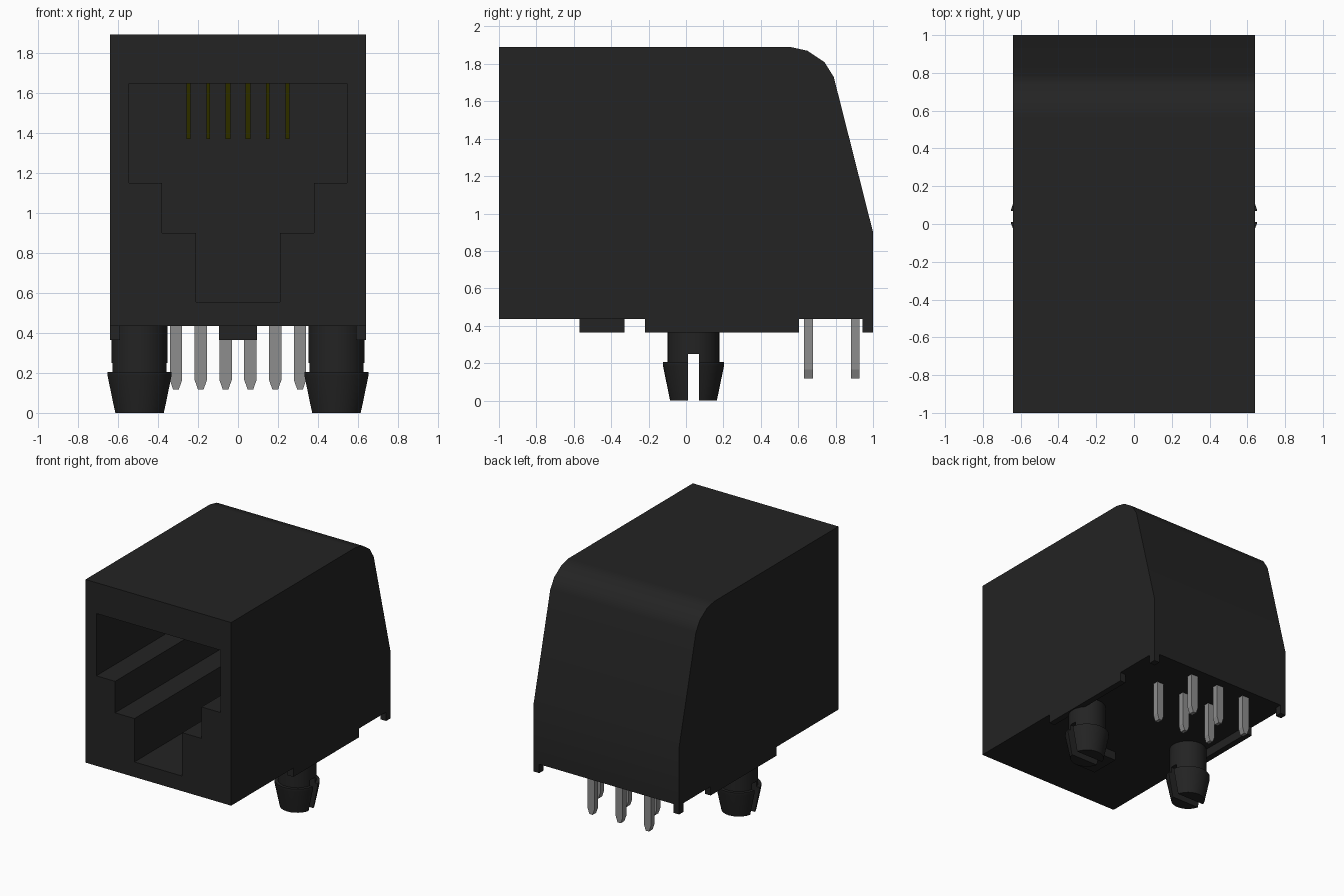
import bpy, bmesh, math
from mathutils import Vector

if "Cube" in bpy.data.objects:
    bpy.data.objects.remove(bpy.data.objects["Cube"], do_unlink=True)


def material(name, rgb):
    m = bpy.data.materials.new(name)
    m.use_nodes = True
    m.diffuse_color = (*rgb, 1)
    m.node_tree.nodes["Principled BSDF"].inputs["Base Color"].default_value = (*rgb, 1)
    return m


BLACK = material("black plastic", (0.017, 0.017, 0.017))
GREY = material("tin grey", (0.27, 0.27, 0.27))
GOLD = material("contact yellow", (0.2, 0.195, 0.0))


def finish(name, bm, mat):
    bmesh.ops.recalc_face_normals(bm, faces=bm.faces)
    me = bpy.data.meshes.new(name)
    bm.to_mesh(me)
    bm.free()
    me.materials.append(mat)
    ob = bpy.data.objects.new(name, me)
    bpy.context.collection.objects.link(ob)
    return ob


def prism(name, points, axis, lo, hi, mat):
    """Extrude a closed outline: (y, z) points along x, or (x, z) points along y."""
    bm = bmesh.new()
    place = (lambda a, b: (lo, a, b)) if axis == "x" else (lambda a, b: (a, lo, b))
    face = bm.faces.new([bm.verts.new(place(a, b)) for a, b in points])
    out = bmesh.ops.extrude_face_region(bm, geom=[face])
    step = Vector((hi - lo, 0, 0) if axis == "x" else (0, hi - lo, 0))
    verts = [g for g in out["geom"] if isinstance(g, bmesh.types.BMVert)]
    bmesh.ops.translate(bm, verts=verts, vec=step)
    return finish(name, bm, mat)


def box(name, x0, x1, y0, y1, z0, z1, mat=BLACK):
    return prism(name, [(x0, z0), (x1, z0), (x1, z1), (x0, z1)], "y", y0, y1, mat)


def lathe(name, profile, x, y, mat, sides=28):
    """Closed solid of revolution from (radius, z) rings, bottom to top."""
    bm = bmesh.new()
    rings = [[bm.verts.new((x + r * math.cos(math.tau * i / sides),
                            y + r * math.sin(math.tau * i / sides), z))
              for i in range(sides)] for r, z in profile]
    for a, b in zip(rings, rings[1:]):
        for i in range(sides):
            j = (i + 1) % sides
            bm.faces.new((a[i], a[j], b[j], b[i]))
    bm.faces.new(rings[0])
    bm.faces.new(rings[-1])
    return finish(name, bm, mat)


def activate(ob):
    bpy.ops.object.select_all(action="DESELECT")
    ob.select_set(True)
    bpy.context.view_layer.objects.active = ob


def cut(ob, cutter):
    mod = ob.modifiers.new("cut", "BOOLEAN")
    mod.operation, mod.solver, mod.object = "DIFFERENCE", "EXACT", cutter
    activate(ob)
    bpy.ops.object.modifier_apply(modifier=mod.name)
    bpy.data.objects.remove(cutter, do_unlink=True)


def smooth(ob, angle=30):
    activate(ob)
    bpy.ops.object.shade_smooth_by_angle(angle=math.radians(angle))
    mod = ob.modifiers.new("weighted normals", "WEIGHTED_NORMAL")
    mod.keep_sharp = True


# Housing with rounded, sloping back
BASE = 0.435
housing = prism("housing", [(-1, BASE), (-1, 1.89), (0.56, 1.89), (0.65, 1.87), (0.74, 1.81),
                            (0.79, 1.73), (1, 0.9), (1, BASE)], "x", -0.64, 0.64, BLACK)

# Stepped plug opening, mirrored half outline
half = [(0.21, 0.555), (0.21, 0.90), (0.38, 0.90), (0.38, 1.15), (0.545, 1.15), (0.545, 1.645)]
outline = half + [(-x, z) for x, z in reversed(half)]
cut(housing, prism("opening_cutter", outline, "y", -1.2, 0.5, BLACK))
smooth(housing)

# Standoffs under the housing
FOOT = 0.365
box("front_foot", -0.095, 0.095, -0.57, -0.33, FOOT, BASE + 0.01)
for s, side in ((1, "left"), (-1, "right")):
    x0, x1 = sorted((s * 0.59, s * 0.64))
    box(side + "_rail", x0, x1, -0.22, 0.605, FOOT, BASE)
    box(side + "_back_foot", x0, x1, 0.945, 1.0, FOOT, BASE)

    # Split snap-in peg
    px, py = s * 0.492, 0.04
    peg = lathe(side + "_peg", [(0.125, 0), (0.163, 0.185), (0.163, 0.205),
                                (0.139, 0.205), (0.139, BASE + 0.01)], px, py, BLACK)
    cut(peg, box("slot_cutter", px - 0.3, px + 0.3, 0.01, 0.07, -0.1, 0.25))
    smooth(peg)

# Two staggered rows of pointed solder pins
for i in range(6):
    x = 0.31 - 0.124 * i
    y = 0.655 if i % 2 == 0 else 0.905
    pin = [(x - 0.031, BASE + 0.01), (x - 0.031, 0.165), (x - 0.014, 0.117),
           (x + 0.014, 0.117), (x + 0.031, 0.165), (x + 0.031, BASE + 0.01)]
    prism(f"pin_{i + 1}", pin, "y", y - 0.023, y + 0.023, GREY)

# Slanted spring contacts hanging from the roof of the opening
for i in range(6):
    x = -0.2475 + 0.099 * i
    w = 0.013 if i in (2, 3) else 0.0095
    wire = [(-0.6, 1.645), (0.1, 1.37), (0.1, 1.395), (-0.53, 1.645)]
    prism(f"contact_{i + 1}", wire, "x", x - w, x + w, GOLD)
